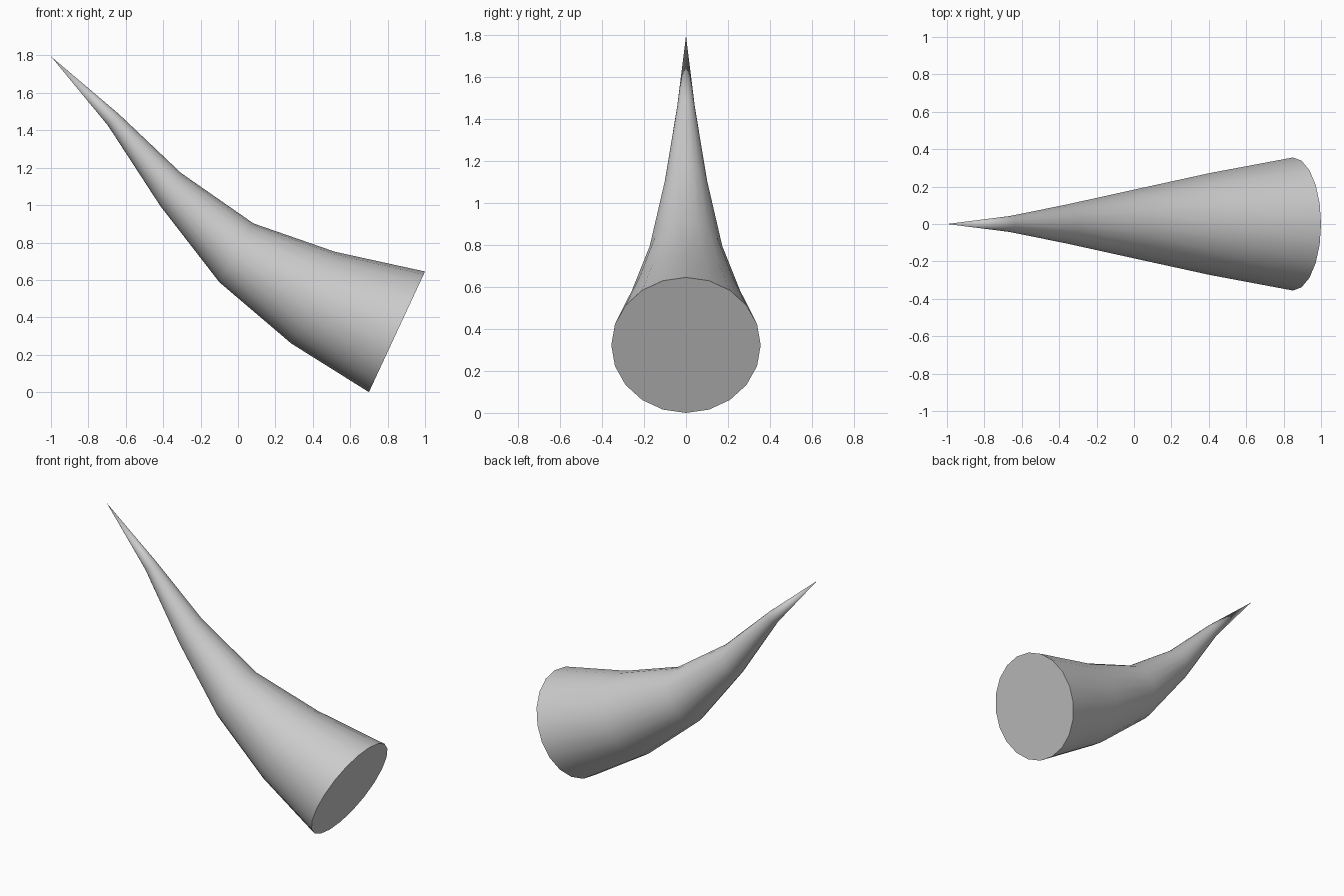
import bpy, bmesh, math
from mathutils import Vector

if "Cube" in bpy.data.objects:
    bpy.data.objects.remove(bpy.data.objects["Cube"])

SIDES = 20
# upper and lower edge of each ring in the side profile (x, z), base to tip
RINGS = [
    ((1.0, 0.645), (0.70, 0.0)),
    ((0.52, 0.75), (0.285, 0.26)),
    ((0.083, 0.902), (-0.10, 0.588)),
    ((-0.305, 1.172), (-0.415, 0.995)),
    ((-0.635, 1.485), (-0.695, 1.425)),
]
TIP = (-1.0, 0, 1.795)

bm = bmesh.new()
loops = []
for top, bottom in RINGS:
    t, b = Vector((top[0], 0, top[1])), Vector((bottom[0], 0, bottom[1]))
    centre, up = (t + b) / 2, (t - b) / 2
    side = Vector((0, up.length, 0))
    loops.append([bm.verts.new(centre + up * math.cos(a) + side * math.sin(a))
                  for a in (2 * math.pi * i / SIDES for i in range(SIDES))])

# tapering wall
for r0, r1 in zip(loops, loops[1:]):
    for i in range(SIDES):
        j = (i + 1) % SIDES
        bm.faces.new((r0[i], r0[j], r1[j], r1[i]))

# pointed tip and flat base
tip = bm.verts.new(TIP)
for i in range(SIDES):
    bm.faces.new((loops[-1][i], loops[-1][(i + 1) % SIDES], tip))
bm.faces.new(loops[0])
bmesh.ops.recalc_face_normals(bm, faces=bm.faces)

mesh = bpy.data.meshes.new("horn")
bm.to_mesh(mesh)
bm.free()
horn = bpy.data.objects.new("horn", mesh)
bpy.context.collection.objects.link(horn)
bpy.context.view_layer.objects.active = horn
horn.select_set(True)
bpy.ops.object.shade_smooth_by_angle(angle=math.radians(40))
